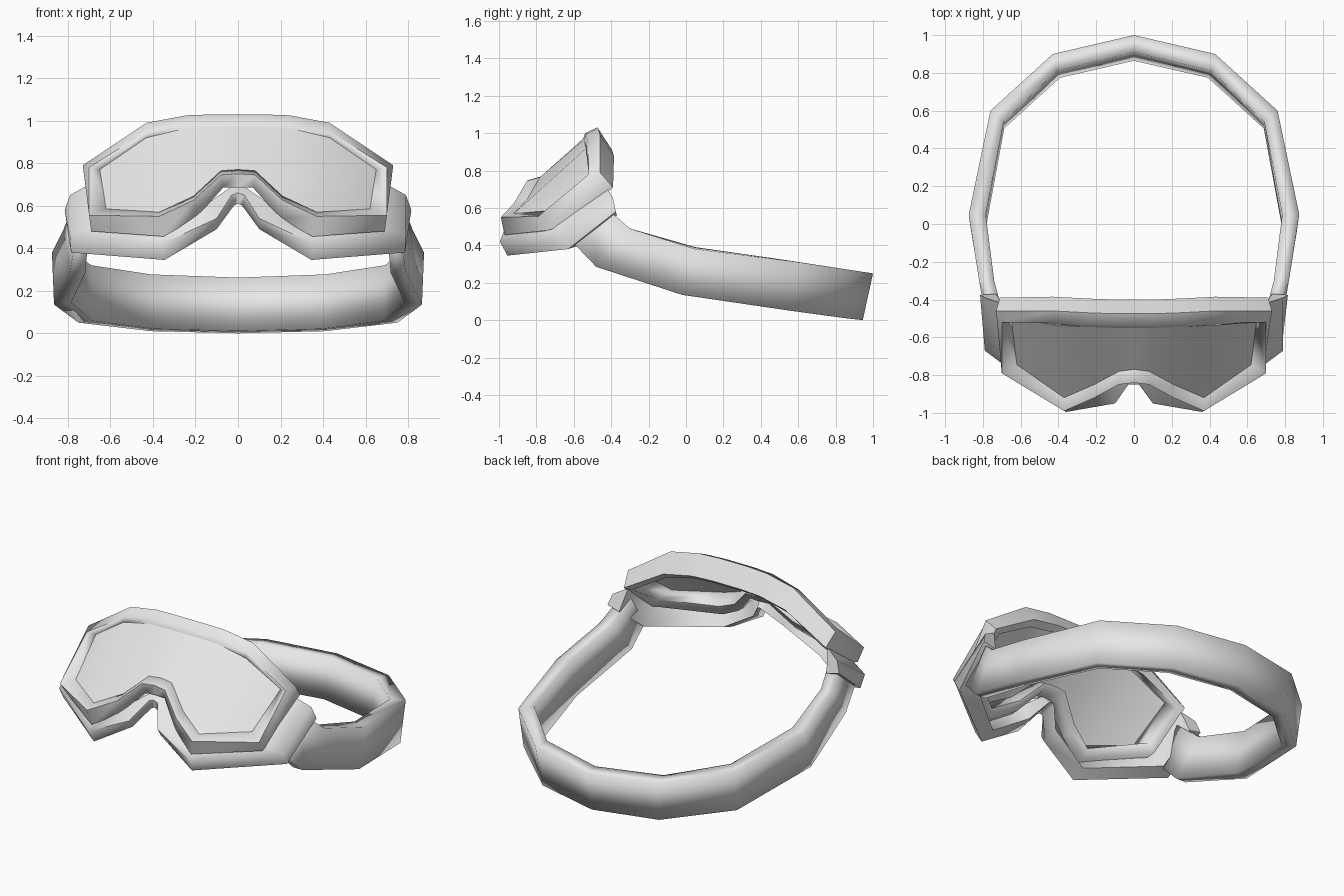
import bpy, bmesh
from mathutils import Vector as V

if "Cube" in bpy.data.objects:
    bpy.data.objects.remove(bpy.data.objects["Cube"])

grey = bpy.data.materials.new("light_grey")
grey.use_nodes = True
grey.diffuse_color = (0.8, 0.8, 0.8, 1)
grey.node_tree.nodes["Principled BSDF"].inputs["Base Color"].default_value = (0.8, 0.8, 0.8, 1)


def mirror(p):
    return V((-p.x, p.y, p.z))


def loft(name, half, ring=False, tube=True, angle=1.2):
    """Skin cross-sections; half runs from one end to the other on +x and is mirrored."""
    if ring:      # starts and ends on the centre plane
        rows = half + [[mirror(p) for p in s] for s in half[-2:0:-1]]
    else:         # ends on the centre plane
        rows = half + [[mirror(p) for p in s] for s in half[-2::-1]]
    bm = bmesh.new()
    vs = [[bm.verts.new(p) for p in s] for s in rows]
    n, m = len(vs), len(vs[0])
    for i in range(n if ring else n - 1):
        a, b = vs[i], vs[(i + 1) % n]
        for j in range(m if tube else m - 1):
            k = (j + 1) % m
            bm.faces.new((a[j], a[k], b[k], b[j]))
    if tube and not ring:
        bm.faces.new(vs[0])
        bm.faces.new(vs[-1])
    bmesh.ops.recalc_face_normals(bm, faces=bm.faces)
    if not tube and sum(f.normal.y for f in bm.faces) > 0:
        bmesh.ops.reverse_faces(bm, faces=bm.faces)
    me = bpy.data.meshes.new(name)
    bm.to_mesh(me)
    bm.free()
    me.materials.append(grey)
    ob = bpy.data.objects.new(name, me)
    bpy.context.scene.collection.objects.link(ob)
    bpy.ops.object.select_all(action="DESELECT")
    ob.select_set(True)
    bpy.context.view_layer.objects.active = ob
    bpy.ops.object.shade_smooth_by_angle(angle=angle)
    return ob


# Lens edge, from top centre round the temple to the nose
lens_edge = [V(p) for p in (
    (0, -.55, .97), (.1, -.55, .97), (.24, -.545, .965), (.43, -.535, .92), (.65, -.5, .77),
    (.62, -.745, .585), (.37, -.92, .57), (.21, -.85, .645), (.08, -.78, .765), (0, -.77, .77))]
# Outer front rim of the frame at the same stations
rim = [V(p) for p in (
    (0, -.475, 1.03), (.1, -.475, 1.03), (.24, -.47, 1.025), (.43, -.46, .99), (.73, -.46, .79),
    (.69, -.74, .48), (.35, -.97, .455), (.2, -.91, .54), (.07, -.835, .685), (0, -.83, .685))]
# Step from the rim to the back edge: top, temple, lower edge
back = [V((0, .075, -.115))] * 4 + [V((-.02, .07, -.08)), V((-.01, .11, .03))] + [V((0, .1, 0))] * 4
# Step from the lens edge to the raised front ridge
ridge = [V((0, .01, .03))] * 4 + [V((.05, -.02, .01)), V((.08, -.045, -.03))] + [V((0, -.07, -.02))] * 4

frame = []
for e, o, b, r in zip(lens_edge, rim, back, ridge):
    frame.append([e, e + r, o, o + b, o + b + (e - o) * .5])
loft("goggle_frame", frame, ring=True)

# Lens spans from the upper edge to the lower edge
half_lens = [[lens_edge[i], lens_edge[9 - i]] for i in range(4, -1, -1)]
loft("lens", half_lens, tube=False)

# Face skirt below the frame, temple to nose: upper, ridge, lower, inner
skirt = [
    [(.70, -.42, .70), (.79, -.39, .65), (.815, -.375, .58), (.73, -.37, .56)],
    [(.67, -.70, .51), (.79, -.67, .455), (.785, -.63, .38), (.70, -.57, .40)],
    [(.36, -.94, .47), (.36, -.995, .42), (.345, -.955, .345), (.34, -.86, .38)],
    [(.13, -.86, .62), (.10, -.95, .54), (.10, -.92, .49), (.10, -.82, .53)],
    [(.03, -.79, .69), (.03, -.85, .65), (.02, -.84, .60), (.02, -.74, .63)],
    [(0, -.79, .69), (0, -.85, .66), (0, -.84, .61), (0, -.74, .64)]]
loft("face_skirt", [[V(p) for p in s] for s in skirt])

# Head strap: outer top and outer bottom points, temple to back centre
strap_path = [
    ((.77, -.45, .62), (.77, -.6, .41)), ((.82, -.3, .49), (.79, -.48, .285)),
    ((.875, .05, .38), (.865, -.02, .135)), ((.76, .6, .31), (.75, .56, .05)),
    ((.43, .9, .265), (.41, .855, .01)), ((0, 1, .25), (0, .945, 0))]
inward = [V(p) for p in ((-.07, 0, 0), (-.08, 0, 0), (-.09, 0, .01), (-.07, -.06, .01),
                         (-.02, -.09, .012), (0, -.09, .012))]
strap = []
for (t, b), d in zip(strap_path, inward):
    t, b = V(t), V(b)
    strap.append([t, b, b + d * .9, t + d])
loft("head_strap", strap, angle=2.0)
